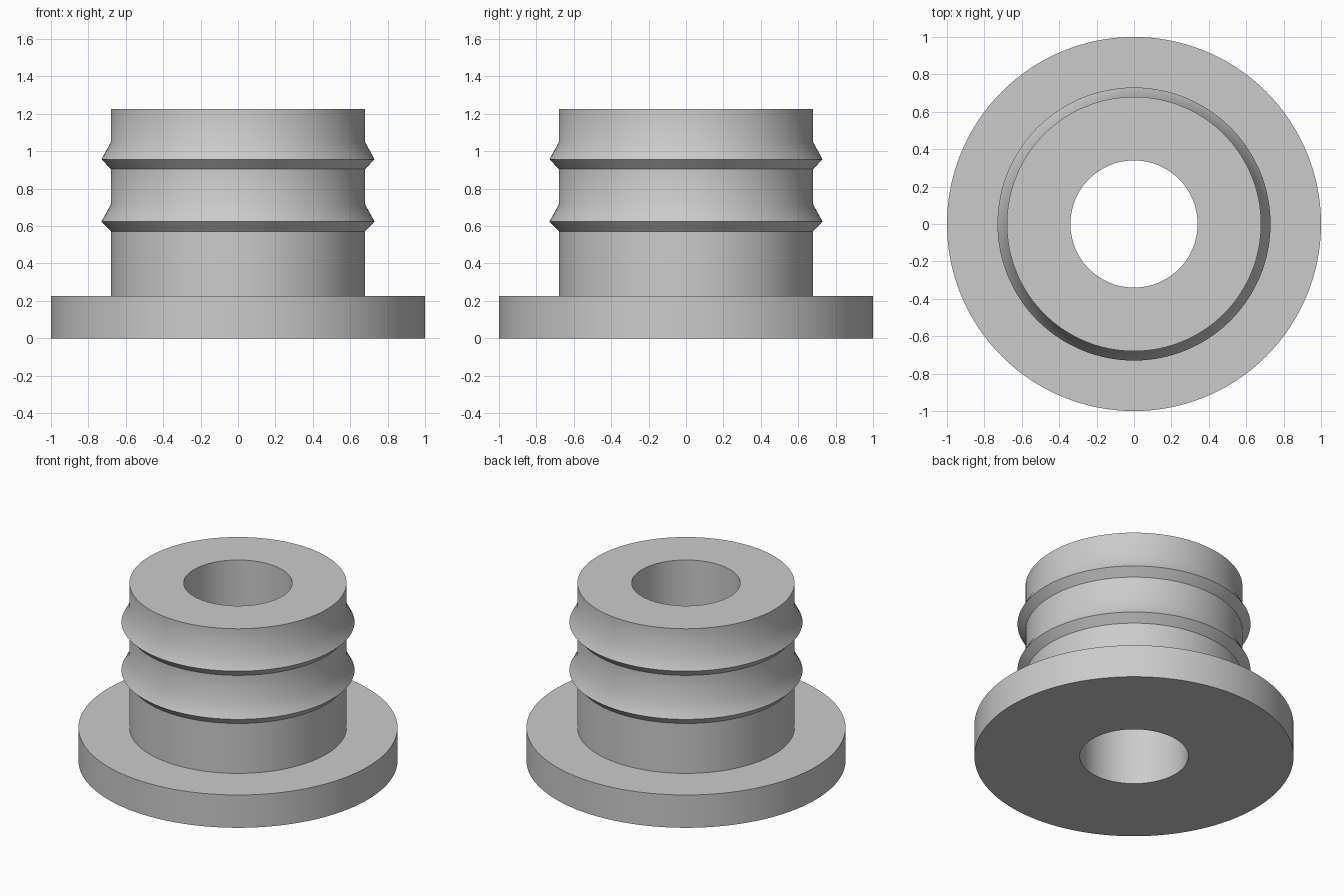
import bpy, bmesh, math
from mathutils import Matrix, Vector

cube = bpy.data.objects.get("Cube")
if cube:
    bpy.data.objects.remove(cube, do_unlink=True)

SEGMENTS = 128
BORE, STEM, BARB, FLANGE = 0.34, 0.68, 0.73, 1.0
FLANGE_TOP, TOP = 0.227, 1.227

grey = bpy.data.materials.new("plain_grey")
grey.use_nodes = True
colour = (0.6, 0.6, 0.6, 1)
grey.diffuse_color = colour
grey.node_tree.nodes["Principled BSDF"].inputs["Base Color"].default_value = colour


def barb(z):
    """Profile of one retaining rib: steep underside, long upper taper."""
    return [(STEM, z), (BARB, z + 0.052), (STEM, z + 0.143)]


def lathe(name, profile):
    """Revolve a closed (radius, height) outline about the z axis."""
    bm = bmesh.new()
    verts = [bm.verts.new((r, 0, z)) for r, z in profile]
    edges = [bm.edges.new((a, b)) for a, b in zip(verts, verts[1:] + verts[:1])]
    bmesh.ops.spin(bm, geom=verts + edges, cent=(0, 0, 0), axis=(0, 0, 1),
                   angle=math.tau, steps=SEGMENTS, use_merge=True)
    bmesh.ops.remove_doubles(bm, verts=bm.verts, dist=1e-4)
    bmesh.ops.recalc_face_normals(bm, faces=bm.faces)
    mesh = bpy.data.meshes.new(name)
    bm.to_mesh(mesh)
    bm.free()
    mesh.materials.append(grey)
    obj = bpy.data.objects.new(name, mesh)
    bpy.context.collection.objects.link(obj)
    bpy.ops.object.select_all(action="DESELECT")
    obj.select_set(True)
    bpy.context.view_layer.objects.active = obj
    bpy.ops.object.shade_smooth_by_angle(angle=math.radians(32))
    return obj


# Flange, ribbed stem and through bore in one turned outline
outline = [(BORE, 0), (FLANGE, 0), (FLANGE, FLANGE_TOP), (STEM, FLANGE_TOP)]
outline += barb(0.572) + barb(0.905)
outline += [(STEM, TOP), (BORE, TOP)]
lathe("ribbed_bushing", outline)
